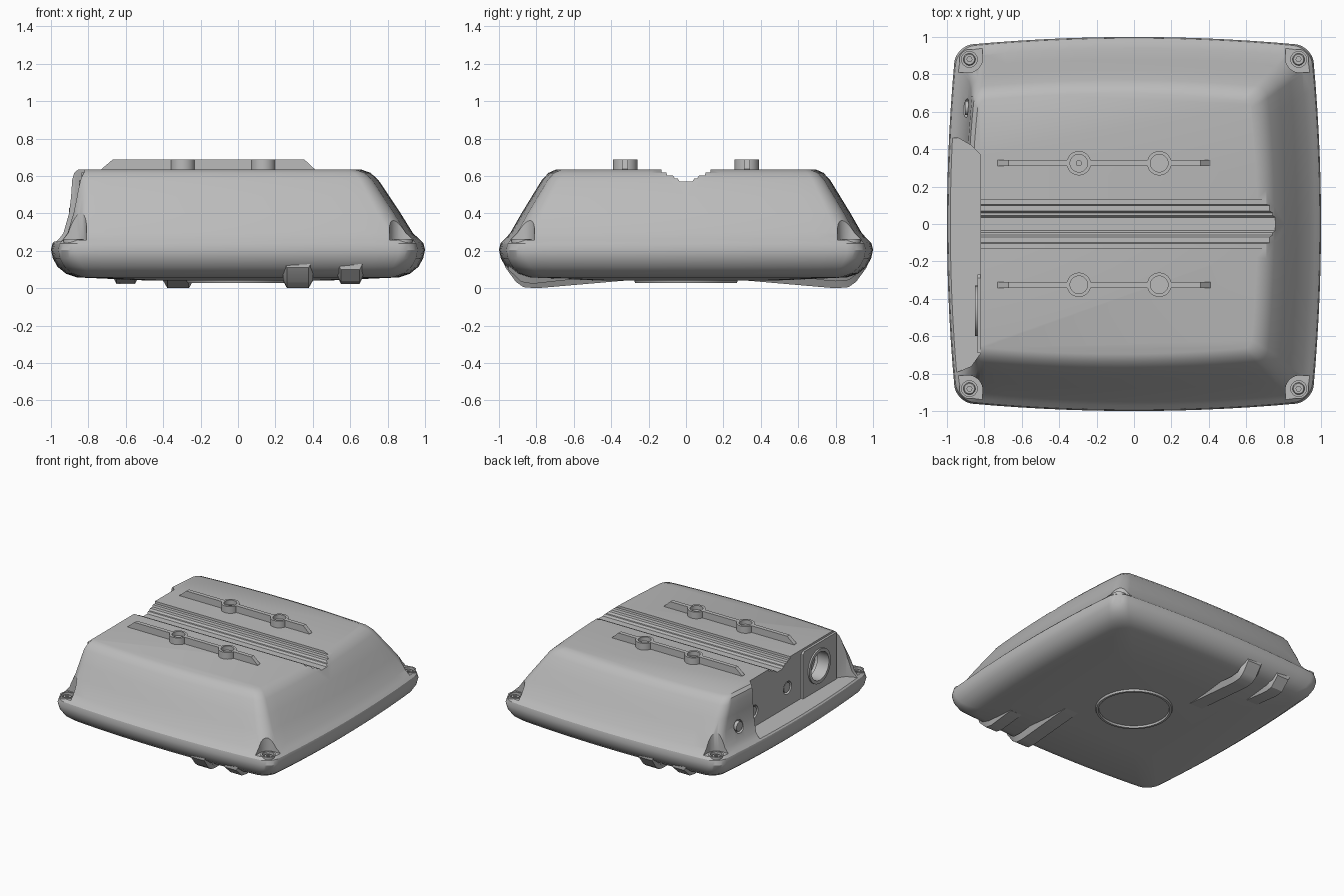
import bpy, bmesh
from math import sin, cos, pi, radians
from mathutils import Vector

if "Cube" in bpy.data.objects:
    bpy.data.objects.remove(bpy.data.objects["Cube"])

grey = bpy.data.materials.new("satin_grey")
grey.use_nodes = True
colour = (0.5, 0.5, 0.5, 1)
grey.diffuse_color = colour
grey.node_tree.nodes["Principled BSDF"].inputs["Base Color"].default_value = colour


def loft(name, rings, closed=False):
    """Skin a list of equal rings; cap the ends, or join them when closed."""
    bm = bmesh.new()
    loops = [[bm.verts.new(p) for p in ring] for ring in rings]
    n = len(loops[0])
    pairs = list(zip(loops, loops[1:]))
    if closed:
        pairs.append((loops[-1], loops[0]))
    else:
        bm.faces.new(loops[0])
        bm.faces.new(loops[-1])
    for a, b in pairs:
        for i in range(n):
            j = (i + 1) % n
            bm.faces.new((a[i], a[j], b[j], b[i]))
    bmesh.ops.recalc_face_normals(bm, faces=bm.faces)
    mesh = bpy.data.meshes.new(name)
    bm.to_mesh(mesh)
    bm.free()
    mesh.materials.append(grey)
    obj = bpy.data.objects.new(name, mesh)
    bpy.context.collection.objects.link(obj)
    return obj


def prism(name, outline, axis, lo, hi):
    """Extrude a 2D outline along an axis."""
    place = {"x": lambda u, v, w: (w, u, v),
             "y": lambda u, v, w: (u, w, v),
             "z": lambda u, v, w: (u, v, w)}[axis]
    return loft(name, [[place(u, v, w) for u, v in outline] for w in (lo, hi)])


def turned(name, profile, centre, axis="z", closed=False, sides=40):
    """Turn a (radius, height) profile around an axis through centre."""
    rings = []
    for r, h in profile:
        ring = []
        for i in range(sides):
            a = 2 * pi * i / sides
            u, v = r * cos(a), r * sin(a)
            ring.append(Vector((u, v, h) if axis == "z" else (h, u, v)) + Vector(centre))
        rings.append(ring)
    return loft(name, rings, closed)


def cut(target, cutter):
    cutter.hide_render = True
    mod = target.modifiers.new("cut", "BOOLEAN")
    mod.operation, mod.solver, mod.object = "DIFFERENCE", "EXACT", cutter
    bpy.context.view_layer.objects.active = target
    bpy.ops.object.modifier_apply(modifier=mod.name)
    bpy.data.objects.remove(cutter)


def bowed_ring(left, right, depth, z, radius, bow=0.05, steps=14):
    """Rounded rectangle whose sides bulge gently outward."""
    cx, hx, hy = (right - left) / 2, (right + left) / 2, depth
    hx, hy = hx / (1 + bow), hy / (1 + bow)
    flat = []
    for k, (sx, sy) in enumerate(((1, 1), (-1, 1), (-1, -1), (1, -1))):
        for i in range(9):
            a = (k + i / 8) * pi / 2
            flat.append((sx * (hx - radius) + radius * cos(a),
                         sy * (hy - radius) + radius * sin(a)))
    points = []
    for i, p in enumerate(flat):
        q = flat[(i + 1) % len(flat)]
        count = steps if i % 9 == 8 else 1
        for s in range(count):
            t = s / count
            points.append((p[0] + (q[0] - p[0]) * t, p[1] + (q[1] - p[1]) * t))
    return [(cx + x * (1 + bow * (1 - (y / hy) ** 2)),
             y * (1 + bow * (1 - (x / hx) ** 2)), z) for x, y in points]


# Housing: shallow tray below, sloping cover above
tray = [(0.5, 0.042), (0.86, 0.058), (0.92, 0.078), (0.965, 0.115),
        (0.99, 0.16), (1, 0.205), (0.992, 0.24), (0.97, 0.262)]
cover = [(0.945, 0.935, 0.94, 0.295), (0.915, 0.87, 0.88, 0.4),
         (0.905, 0.81, 0.825, 0.49), (0.9, 0.75, 0.77, 0.58),
         (0.89, 0.71, 0.735, 0.617), (0.868, 0.66, 0.695, 0.635)]
rings = [bowed_ring(h, h, h, z, 0.09) for h, z in tray]
rings += [bowed_ring(l, r, d, z, 0.09 - 0.01 * i) for i, (l, r, d, z) in enumerate(cover)]
housing = loft("housing", rings)

# Connector recess in the -x side
recess = [(-1.2, 0.47), (-0.94, 0.46), (-0.87, 0.42), (-0.82, 0.37),
          (-0.82, -0.69), (-0.87, -0.76), (-0.94, -0.79), (-1.2, -0.79)]
cut(housing, prism("recess_cutter", recess, "z", 0.25, 0.8))

# Stepped channel along the top
half = [(0.135, 0.7), (0.13, 0.618), (0.105, 0.618), (0.1, 0.603),
        (0.07, 0.603), (0.06, 0.588), (0.045, 0.588), (0.035, 0.572)]
channel = half + [(-y, z) for y, z in reversed(half)]
cut(housing, prism("channel_cutter", channel, "x", -1.2, 1.2))

# Corner pockets with recessed screws
for sx in (-1, 1):
    for sy in (-1, 1):
        arc = [(0.885 - 0.075 * cos(a), 0.885 - 0.075 * sin(a))
               for a in (pi / 2 * i / 8 for i in range(9))]
        pocket = [(sx * x, sy * y) for x, y in arc + [(1.2, 0.81), (1.2, 1.2), (0.81, 1.2)]]
        cut(housing, prism("pocket_cutter", pocket, "z", 0.258, 0.7))
        spot = (sx * 0.88, sy * 0.88, 0.25)
        cut(housing, turned("screw_hole_cutter", [(0.042, -0.02), (0.042, 0.1)], spot))
        turned("screw_collar", [(0.042, -0.01), (0.054, -0.01), (0.054, 0.014),
                                (0.042, 0.014)], spot, closed=True)
        screw = turned("screw", [(0.032, -0.03), (0.032, -0.002), (0.027, 0.003)], spot)
        cut(screw, turned("drive_cutter", [(0.014, -0.008), (0.014, 0.1)], spot, sides=6))

# Connector panel with a large round port
panel = prism("connector_panel", [(-0.69, 0.24), (-0.27, 0.24), (-0.27, 0.6),
                                  (-0.29, 0.62), (-0.69, 0.62)], "x", -0.838, -0.8)
port = (0, -0.465, 0.44)
for part in (panel, housing):
    cut(part, turned("port_cutter", [(0.125, -1), (0.125, -0.72)], port, "x"))
turned("port_rim", [(0.11, -0.75), (0.135, -0.75), (0.135, -0.85), (0.11, -0.85)],
       port, "x", closed=True)

# Small round sockets on the side wall
for y, z, wall in ((0.62, 0.39, -0.908), (0.32, 0.37, -0.82), (-0.1, 0.4, -0.82)):
    cut(housing, turned("socket_cutter", [(0.05, wall - 0.1), (0.05, wall + 0.03)], (0, y, z), "x"))
    turned("socket", [(0.038, wall + 0.04), (0.038, wall + 0.005)], (0, y, z), "x")

# Top rails with hollow round bosses
for sy in (-1, 1):
    y = sy * 0.325
    rail = prism("rail", [(-0.73, 0.63), (0.41, 0.63), (0.41, 0.637), (0.355, 0.688),
                          (-0.67, 0.688), (-0.73, 0.637)], "y", y - 0.016, y + 0.016)
    for x in (-0.295, 0.135):
        cut(rail, turned("rail_gap_cutter", [(0.055, -0.1), (0.055, 0.1)], (x, y, 0.66)))
        turned("rail_boss", [(0.065, 0.625), (0.065, 0.688), (0.047, 0.688),
                             (0.047, 0.655), (0.012, 0.655)], (x, y, 0))
turned("boss_pin", [(0.016, 0.65), (0.016, 0.665)], (-0.295, 0.325, 0))

# Tapered feet under two opposite edges
for s in (-1, 1):
    for name, x, wide, path in (
            ("large_foot", 0.32, 0.08, [(0.3, 0.043), (0.8, 0), (0.87, 0.006), (0.91, 0.035), (0.965, 0.11)]),
            ("small_foot", 0.6, 0.07, [(0.6, 0.048), (0.82, 0.024), (0.88, 0.034), (0.95, 0.1)])):
        sections = [[(s * (x + u), -s * y, z) for u, z in
                     ((-wide, z0 + 0.04), (-wide * 0.72, z0), (wide * 0.72, z0), (wide, z0 + 0.04))]
                    for y, z0 in path]
        loft(name, sections)

# Raised ring under the centre
turned("base_ring", [(0.25, 0.05), (0.255, 0.027), (0.272, 0.027), (0.28, 0.05)],
       (0, 0, 0), closed=True, sides=64)

# Smooth shading with crisp edges
bpy.ops.object.select_all(action="DESELECT")
for obj in bpy.context.collection.objects:
    if obj.type == "MESH" and grey.name in obj.data.materials:
        obj.select_set(True)
        bpy.context.view_layer.objects.active = obj
bpy.ops.object.shade_smooth_by_angle(angle=radians(32))
